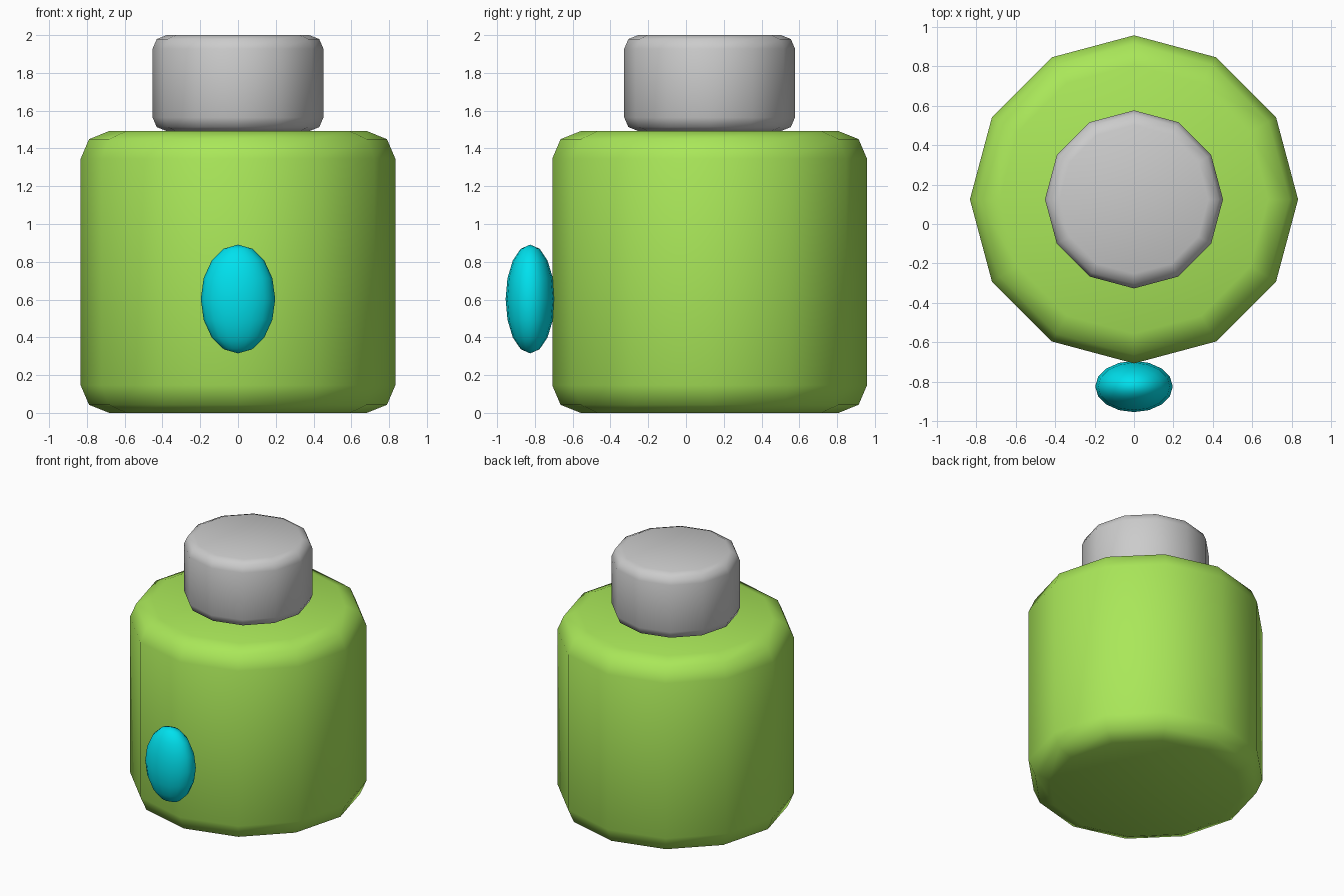
import bpy
import math

if "Cube" in bpy.data.objects:
    bpy.data.objects.remove(bpy.data.objects["Cube"])

CENTRE_Y = 0.125


def material(name, rgb):
    m = bpy.data.materials.new(name)
    m.diffuse_color = (*rgb, 1)
    m.use_nodes = True
    m.node_tree.nodes["Principled BSDF"].inputs["Base Color"].default_value = m.diffuse_color
    return m


def rounded_drum(name, radius, z0, z1, bevel):
    """Twelve-sided drum with softly bevelled rims."""
    bpy.ops.mesh.primitive_cylinder_add(
        vertices=12, radius=radius, depth=z1 - z0,
        location=(0, CENTRE_Y, (z0 + z1) / 2))
    ob = bpy.context.object
    ob.name = name
    bpy.ops.object.shade_smooth()
    mod = ob.modifiers.new("rim_bevel", "BEVEL")
    mod.width = bevel
    mod.segments = 2
    mod.limit_method = 'ANGLE'
    mod.angle_limit = math.radians(60)
    return ob


# Wide lower body
body = rounded_drum("body", 0.833, 0.0, 1.492, 0.146)
body.data.materials.append(material("green", (0.40, 0.80, 0.10)))

# Grey cap on top
rounded_drum("cap", 0.452, 1.492, 2.0, 0.072)

# Oval button on the front
bpy.ops.mesh.primitive_uv_sphere_add(
    segments=16, ring_count=8, radius=1, location=(0, -0.825, 0.603))
button = bpy.context.object
button.name = "front_button"
button.scale = (0.197, 0.13, 0.288)
bpy.ops.object.shade_smooth()
button.data.materials.append(material("cyan", (0.0, 0.75, 0.85)))
